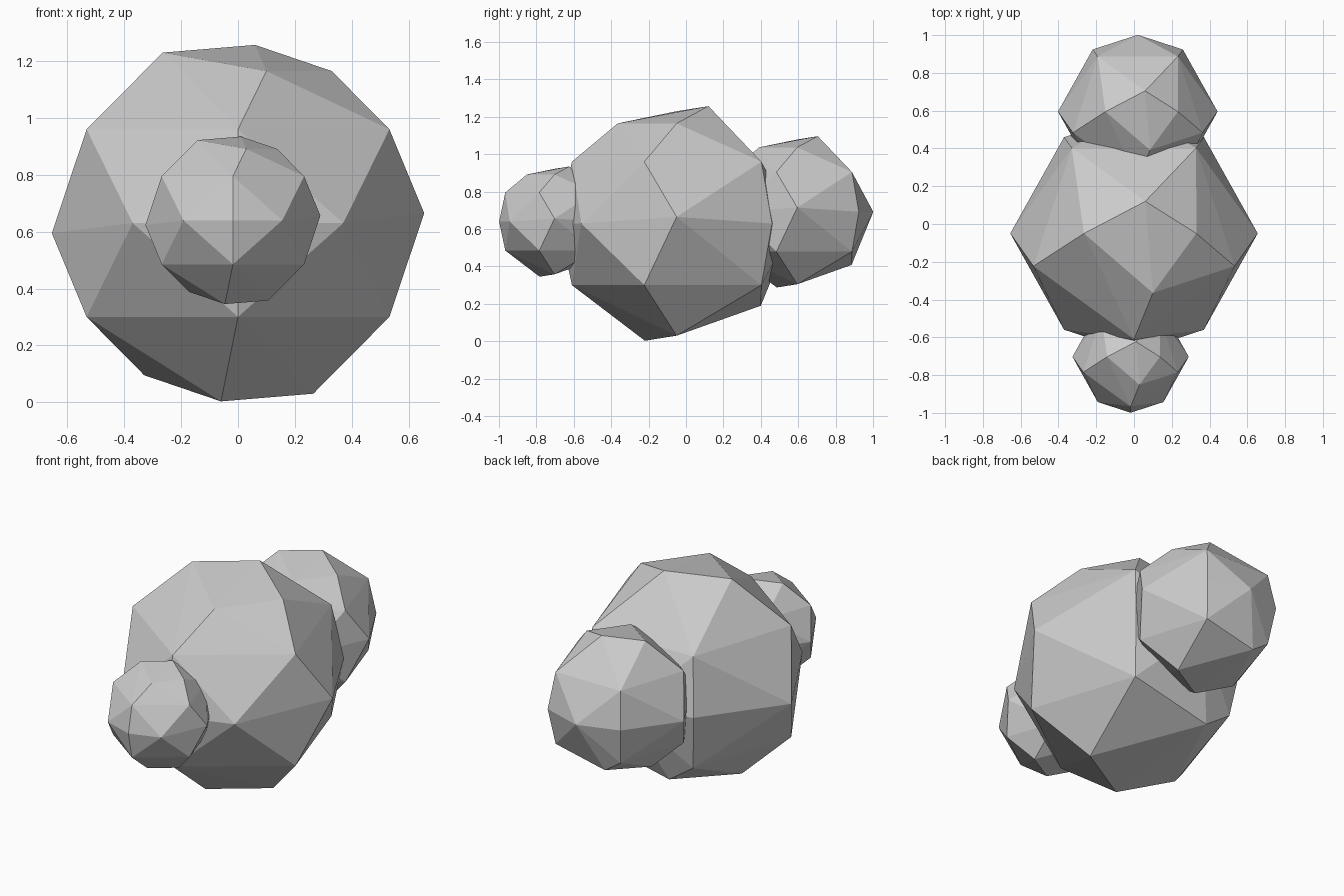
import bpy
import bmesh
from math import cos, sin, radians
from mathutils import Vector

cube = bpy.data.objects.get("Cube")
if cube:
    bpy.data.objects.remove(cube, do_unlink=True)

# Single stone grey
stone = bpy.data.materials.new("stone_grey")
stone.use_nodes = True
grey = (0.6, 0.6, 0.6, 1.0)
stone.diffuse_color = grey
bsdf = stone.node_tree.nodes["Principled BSDF"]
bsdf.inputs["Base Color"].default_value = grey
bsdf.inputs["Roughness"].default_value = 0.9


def ring(radius, height, angles):
    """Points on a level circle of the faceted ball."""
    return [Vector((radius * cos(radians(a)), radius * sin(radians(a)), height))
            for a in angles]


def faceted_points():
    """Corner points of one irregular faceted ball."""
    pentagon = [-90 + 72 * i for i in range(5)]
    points = ring(0.56, 0.33, pentagon) + ring(0.56, -0.33, pentagon)
    # Waist
    points += ring(0.63, 0.0, [54, 90, 126, 234, 270, 306])
    # Crown corners, mirrored through the centre for the base
    paired = [Vector((0.06, 0.17, 0.627)), Vector((-0.265, 0, 0.6)),
              Vector((0.33, 0, 0.535)), Vector((0.655, 0, 0.035))]
    points += paired + [-p for p in paired]
    # Single corners at the front of the crown and back of the base
    points += [Vector((0.1, -0.315, 0.535)), Vector((-0.17, 0.45, -0.44))]
    return points


def faceted_ball(name, centre, scale):
    """Wrap the corner points in a convex, flat-shaded skin."""
    bm = bmesh.new()
    for p in faceted_points():
        bm.verts.new(p * scale)
    hull = bmesh.ops.convex_hull(bm, input=bm.verts[:])
    loose = [g for g in hull["geom_interior"] + hull["geom_unused"]
             if isinstance(g, bmesh.types.BMVert)]
    bmesh.ops.delete(bm, geom=list(set(loose)), context="VERTS")
    bmesh.ops.recalc_face_normals(bm, faces=bm.faces[:])
    mesh = bpy.data.meshes.new(name)
    bm.to_mesh(mesh)
    bm.free()
    mesh.materials.append(stone)
    ball = bpy.data.objects.new(name, mesh)
    ball.location = centre
    bpy.context.collection.objects.link(ball)
    return ball


# Three overlapping stones in a row from front to back
faceted_ball("middle_large_stone", (0, -0.05, 0.63), 1.0)
faceted_ball("back_medium_stone", (0.02, 0.595, 0.692), 0.645)
faceted_ball("front_small_stone", (-0.018, -0.703, 0.64), 0.47)
